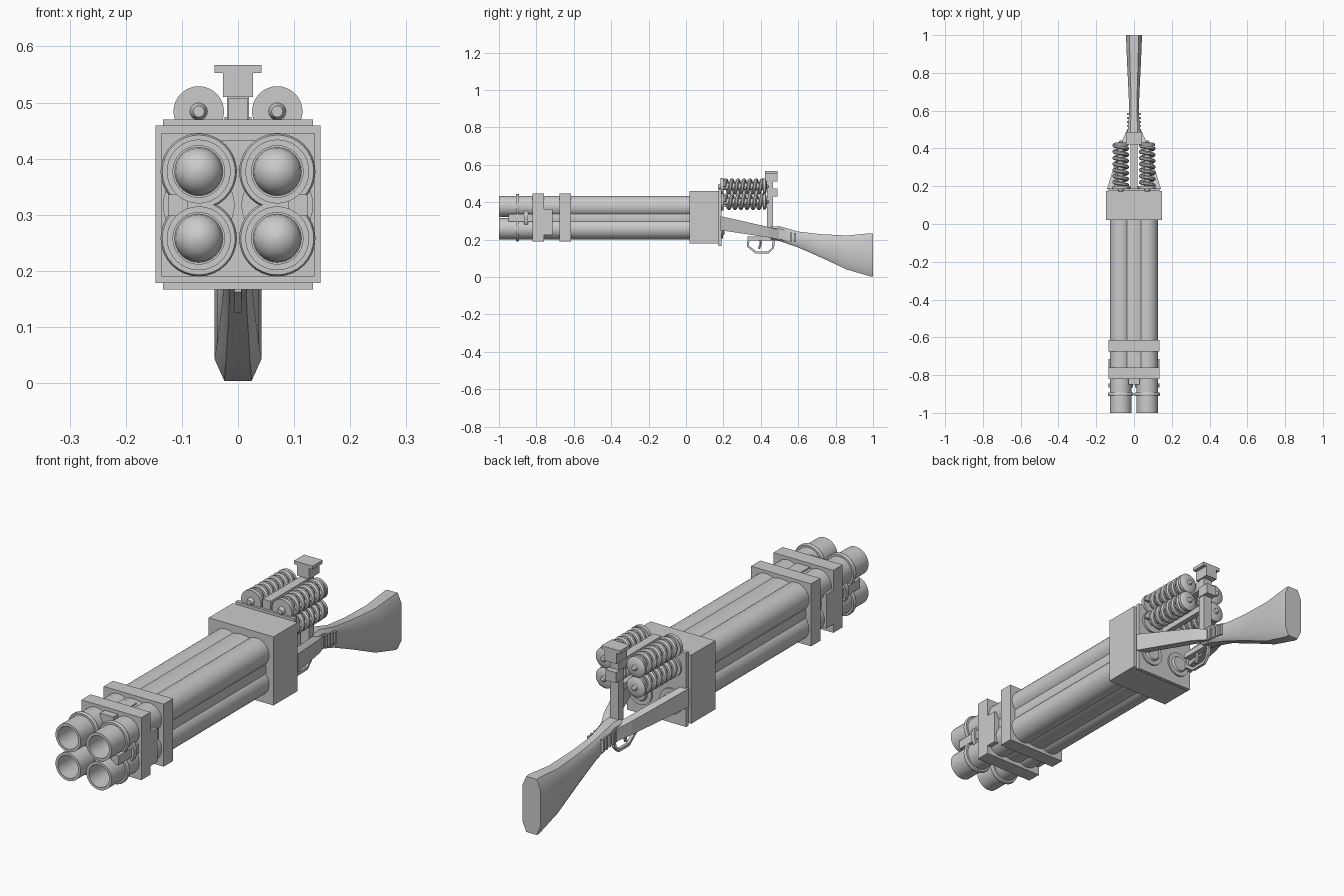
import bpy, bmesh, math
from mathutils import Vector

if "Cube" in bpy.data.objects:
    bpy.data.objects.remove(bpy.data.objects["Cube"])

metal = bpy.data.materials.new("light_grey")
metal.diffuse_color = (0.6, 0.6, 0.6, 1)
metal.use_nodes = True
metal.node_tree.nodes["Principled BSDF"].inputs["Base Color"].default_value = metal.diffuse_color


def finish(name, bm, smooth=False):
    bmesh.ops.recalc_face_normals(bm, faces=bm.faces)
    me = bpy.data.meshes.new(name)
    bm.to_mesh(me)
    bm.free()
    ob = bpy.data.objects.new(name, me)
    bpy.context.collection.objects.link(ob)
    me.materials.append(metal)
    if smooth:
        bpy.ops.object.select_all(action='DESELECT')
        ob.select_set(True)
        bpy.context.view_layer.objects.active = ob
        bpy.ops.object.shade_smooth_by_angle(angle=math.radians(35))
    return ob


def loft(name, rings, smooth=False, closed=False):
    """Skin a list of equal-length point rings, capping the ends unless closed."""
    bm = bmesh.new()
    vs = [[bm.verts.new(p) for p in r] for r in rings]
    n = len(vs[0])
    pairs = list(zip(vs, vs[1:])) + ([(vs[-1], vs[0])] if closed else [])
    for a, b in pairs:
        for i in range(n):
            j = (i + 1) % n
            bm.faces.new((a[i], a[j], b[j], b[i]))
    if not closed:
        bm.faces.new(vs[0])
        bm.faces.new(vs[-1])
    return finish(name, bm, smooth)


def box(name, x0, x1, y0, y1, z0, z1):
    rect = lambda y: [(x0, y, z0), (x1, y, z0), (x1, y, z1), (x0, y, z1)]
    return loft(name, [rect(y0), rect(y1)])


def lathe(name, x, z, profile, n=32, closed=False):
    """Turn (radius, y) points around an axis parallel to y."""
    rings = [[(x + r * math.cos(2 * math.pi * i / n), y, z + r * math.sin(2 * math.pi * i / n))
              for i in range(n)] for r, y in profile]
    return loft(name, rings, True, closed)


def tube(name, path, radius, n=8, smooth=True):
    """Sweep a round section along a path."""
    pts = [Vector(p) for p in path]
    rings = []
    for i, p in enumerate(pts):
        t = (pts[min(i + 1, len(pts) - 1)] - pts[max(i - 1, 0)]).normalized()
        ref = Vector((1, 0, 0)) if abs(t.x) < 0.5 and not smooth else Vector((0, 1, 0))
        u = t.cross(ref).normalized()
        v = t.cross(u)
        rings.append([p + radius * (math.cos(2 * math.pi * (k + .5) / n) * u
                      + math.sin(2 * math.pi * (k + .5) / n) * v) for k in range(n)])
    return loft(name, rings, smooth)


# Four barrels with a hollow muzzle, a domed round inside and a collar ring
dome = [(0.043 * math.cos(a), -0.88 - 0.043 * math.sin(a))
        for a in [math.radians(d) for d in (0, 18, 36, 54, 72, 88)]]
for sx in (-1, 1):
    for z in (0.258, 0.377):
        x = 0.07 * sx
        lathe("barrel", x, z, [(0.057, 0.03), (0.057, -1), (0.046, -1), (0.046, -0.88)] + dome)
        lathe("muzzle_collar", x, z, [(0.055, -0.91), (0.065, -0.91), (0.068, -0.905),
              (0.068, -0.898), (0.065, -0.893), (0.055, -0.893)], closed=True)
    # Side clips linking the upper and lower barrels
    lathe("side_clip", 0.07 * sx, 0.317, [(0.064, -0.865), (0.064, -0.845)])
    box("clip_strip", 0.09 * sx, 0.124 * sx, -0.95, -0.8, 0.298, 0.336)

# Central core tube
lathe("core_tube", 0, 0.318, [(0.113, 0.03), (0.113, -0.79)], 40)
box("core_catch_top", -0.03, 0.03, -0.85, -0.7, 0.38, 0.432)

# Clamping bands
box("front_band", -0.136, 0.136, -0.82, -0.76, 0.19, 0.446)
for s in (-1, 1):
    box("band_tab", 0.105 * s, 0.136 * s, -0.765, -0.715, 0.225, 0.365)
box("rear_band", -0.136, 0.136, -0.675, -0.615, 0.19, 0.446)

# Receiver block and back plate
box("receiver", -0.147, 0.147, 0.02, 0.176, 0.178, 0.459)
box("back_plate", -0.134, 0.134, 0.175, 0.191, 0.167, 0.47)

for s in (-1, 1):
    # Round breech covers low on the back plate
    lathe("breech_cover", 0.07 * s, 0.258, [(0.052, 0.185), (0.052, 0.198), (0.035, 0.198), (0.03, 0.206)])
    # Recoil springs with inner rods and end caps
    for z in (0.402, 0.484):
        x = 0.07 * s
        turns, steps = 6.5, 20
        path = []
        for i in range(int(turns * steps) + 1):
            a = 2 * math.pi * i / steps
            path.append((x + 0.034 * math.cos(a), 0.205 + 0.21 * i / (turns * steps),
                         z + 0.034 * math.sin(a)))
        tube("recoil_spring", path, 0.0105)
        lathe("spring_rod", x, z, [(0.01, 0.17), (0.012, 0.175), (0.018, 0.19), (0.018, 0.42)], 16)
        lathe("spring_front_cap", x, z, [(0.045, 0.184), (0.045, 0.2)])
        lathe("spring_rear_cap", x, z, [(0.042, 0.412), (0.042, 0.424), (0.03, 0.431),
                                        (0.012, 0.432), (0.009, 0.44), (0.002, 0.443)])
    # Arms converging from the plate to the stock
    loft("stock_arm", [
        [(s * a, y, z0), (s * b, y, z0), (s * b, y, z1), (s * a, y, z1)]
        for y, a, b, z0, z1 in ((0.185, 0.108, 0.143, 0.25, 0.325), (0.44, 0.028, 0.064, 0.212, 0.268),
                                (0.5, 0.0, 0.036, 0.2, 0.25))])

# Centre rail, rear post and sight
box("centre_rail", -0.018, 0.018, 0.185, 0.45, 0.468, 0.507)
box("lower_rail", -0.012, 0.012, 0.185, 0.45, 0.375, 0.4)
box("rear_post", -0.02, 0.02, 0.432, 0.464, 0.23, 0.53)
box("sight_block", -0.027, 0.027, 0.422, 0.488, 0.51, 0.556)
box("sight_bar", -0.042, 0.042, 0.422, 0.488, 0.553, 0.567)
box("post_lug", -0.024, 0.024, 0.435, 0.488, 0.43, 0.474)

# Shoulder stock: chamfered sections lofted along y
sections = [(0.455, 0.2, 0.27, 0.036), (0.5, 0.192, 0.272, 0.033), (0.6, 0.158, 0.243, 0.025),
            (0.72, 0.105, 0.229, 0.03), (0.86, 0.04, 0.222, 0.037), (0.985, 0.004, 0.234, 0.042),
            (1.0, 0.004, 0.232, 0.041)]
rings = []
for y, z0, z1, w in sections:
    c, d = w * 0.58, (z1 - z0) * 0.17
    rings.append([(-c, y, z0), (c, y, z0), (w, y, z0 + d), (w, y, z1 - d),
                  (c, y, z1), (-c, y, z1), (-w, y, z1 - d), (-w, y, z0 + d)])
loft("stock", rings, True)

# Grip ribs on the wrist
for i in range(5):
    y = 0.494 + 0.021 * i
    zc = 0.222 - 0.12 * (y - 0.494)
    box("grip_rib", -0.037, 0.037, y, y + 0.01, zc - 0.024, zc + 0.024)

# Trigger, guard loop and underside plate
box("trigger_plate", -0.014, 0.014, 0.33, 0.48, 0.195, 0.218)
guard = [(0, 0.335, 0.205), (0, 0.33, 0.165), (0, 0.375, 0.131), (0, 0.44, 0.131),
         (0, 0.465, 0.155), (0, 0.47, 0.205)]
tube("trigger_guard", guard, 0.0085, 4, False)
tube("trigger", [(0, 0.395, 0.21), (0, 0.4, 0.18), (0, 0.39, 0.15)], 0.007, 6, False)
